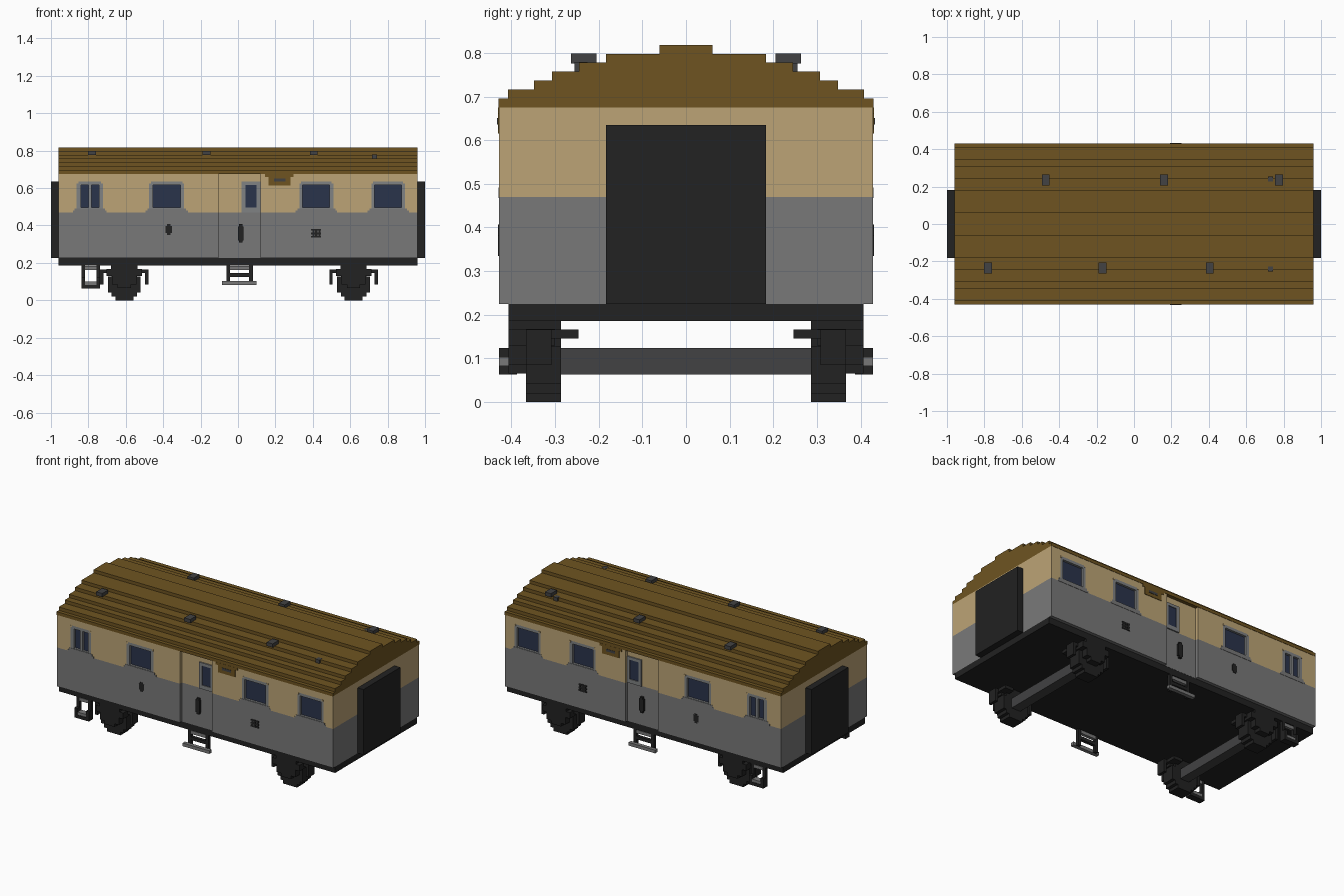
import bpy
import bmesh

cube = bpy.data.objects.get("Cube")
if cube:
    bpy.data.objects.remove(cube, do_unlink=True)


def material(name, *rgb):
    linear = [((c / 255 + 0.055) / 1.055) ** 2.4 for c in rgb] + [1.0]
    mat = bpy.data.materials.new(name)
    mat.use_nodes = True
    mat.diffuse_color = linear
    mat.node_tree.nodes["Principled BSDF"].inputs["Base Color"].default_value = linear
    return mat


BROWN = material("roof brown", 110, 84, 33)
TAN = material("upper tan", 188, 164, 118)
GRAY = material("lower gray", 121, 121, 121)
FRAME = material("window frame gray", 128, 130, 131)
BLACK = material("iron black", 34, 34, 34)
STEEL = material("dark steel", 66, 66, 67)
GLASS = material("window blue", 42, 51, 75)

LENGTH = 0.96      # half length of the body
SIDE = 0.428       # half width of the body
CORE = 0.408       # depth of doors and glass
FLOOR, BELT, HEAD, EAVES = 0.225, 0.47, 0.635, 0.675
SILL, LINTEL = 0.495, 0.617
PROUD = SIDE + 0.002


def finish(name, mat, bm):
    bmesh.ops.recalc_face_normals(bm, faces=bm.faces)
    mesh = bpy.data.meshes.new(name)
    bm.to_mesh(mesh)
    bm.free()
    mesh.materials.append(mat)
    obj = bpy.data.objects.new(name, mesh)
    bpy.context.collection.objects.link(obj)
    return obj


def blocks(name, mat, boxes, mirror=True):
    """Axis-aligned boxes (x range, y range, z range), optionally copied to -y."""
    bm = bmesh.new()
    for xs, ys, zs in boxes:
        sides = [ys, (-ys[1], -ys[0])] if mirror else [ys]
        for y in sides:
            verts = bmesh.ops.create_cube(bm, size=1)["verts"]
            for v in verts:
                v.co = [r[int(c > 0)] for r, c in zip((xs, y, zs), v.co)]
    return finish(name, mat, bm)


def ring(xs, ys, holes):
    """Frame around glass openings, made of sills, lintels and posts."""
    edges = [xs[0]] + [e for hole in holes for e in hole] + [xs[1]]
    bars = [(xs, ys, (BELT, SILL)), (xs, ys, (LINTEL, HEAD))]
    for a, b in zip(edges[::2], edges[1::2]):
        bars.append(((a, b), ys, (SILL, LINTEL)))
    return bars


def extrude_profile(name, mat, outline, half):
    bm = bmesh.new()
    face = bm.faces.new([bm.verts.new((-half, y, z)) for y, z in outline])
    new = bmesh.ops.extrude_face_region(bm, geom=[face])["geom"]
    moved = [g for g in new if isinstance(g, bmesh.types.BMVert)]
    bmesh.ops.translate(bm, verts=moved, vec=(2 * half, 0, 0))
    return finish(name, mat, bm)


# Stepped roof
steps = [(0.43, 0.695), (0.408, 0.716), (0.348, 0.737), (0.307, 0.757),
         (0.245, 0.778), (0.183, 0.798), (0.061, 0.818)]
half_outline, z = [], EAVES
for y, top in steps:
    half_outline += [(y, z), (y, top)]
    z = top
outline = half_outline + [(-y, z) for y, z in reversed(half_outline)]
extrude_profile("roof", BROWN, outline, LENGTH)

# Roof vents, staggered between the two sides
vents = [((x - 0.021, x + 0.021), (-0.264, -0.205), (0.776, 0.799)) for x in (-0.78, -0.168, 0.405)]
vents += [((x - 0.021, x + 0.021), (0.205, 0.264), (0.776, 0.799)) for x in (-0.472, 0.16, 0.775)]
blocks("roof_vents", STEEL, vents, mirror=False)
blocks("roof_pipes", STEEL, [((0.716, 0.744), (0.226, 0.255), (0.757, 0.779))])

# Body core, seen at the door recesses and behind the glass
full = (-LENGTH, LENGTH)
blocks("lower_core", GRAY, [(full, (-CORE, CORE), (FLOOR, BELT))], mirror=False)
blocks("upper_core", TAN, [(full, (-CORE, CORE), (BELT, EAVES))], mirror=False)

# Outer side walls, split by the door and the windows
door = (-0.105, 0.12)
skin = (CORE, SIDE)
windows = [((-0.863, -0.722), [(-0.84, -0.8), (-0.782, -0.742)]),
           ((-0.475, -0.288), [(-0.455, -0.307)]),
           ((0.328, 0.51), [(0.345, 0.49)]),
           ((0.713, 0.893), [(0.73, 0.875)])]
halves = [(-LENGTH, door[0]), (door[1], LENGTH)]
blocks("lower_walls", GRAY, [(h, skin, (FLOOR, BELT)) for h in halves])
edges = [-LENGTH]
for xs in [windows[0][0], windows[1][0], door, windows[2][0], windows[3][0]]:
    edges += xs
edges.append(LENGTH)
pillars = [((a, b), skin, (BELT, HEAD)) for a, b in zip(edges[::2], edges[1::2])]
blocks("upper_walls", TAN, pillars + [(h, skin, (HEAD, EAVES)) for h in halves])

# Window frames, recessed panes, belt flares and clipped frame corners
frames, panes, flares, corners = [], [], [], []
for xs, holes in windows:
    frames += ring(xs, skin, holes)
    panes += [(hole, (CORE, CORE + 0.006), (SILL, LINTEL)) for hole in holes]
    flares.append(((xs[0] - 0.02, xs[1] + 0.02), (SIDE - 0.005, PROUD), (BELT - 0.002, BELT + 0.01)))
    flares.append(((xs[0] - 0.01, xs[1] + 0.01), (SIDE - 0.005, PROUD), (BELT + 0.01, BELT + 0.022)))
    for a, b in ((xs[0], xs[0] + 0.01), (xs[1] - 0.01, xs[1])):
        corners.append(((a, b), (SIDE - 0.005, PROUD), (HEAD - 0.01, HEAD)))
blocks("window_frames", FRAME, frames)
blocks("window_panes", GLASS, panes)
blocks("belt_flares", GRAY, flares)
blocks("frame_corners", TAN, corners)

# Recessed side doors
door_hole = (0.04, 0.1)
blocks("door_window_frame", FRAME, ring((0.02, door[1]), (CORE - 0.005, CORE + 0.008), [door_hole]))
blocks("door_pane", GLASS, [(door_hole, (CORE - 0.005, CORE + 0.003), (SILL, LINTEL))])
blocks("door_handle", BLACK, [((0.0, 0.03), (CORE, CORE + 0.015), (0.32, 0.395)),
                              ((0.006, 0.024), (CORE, CORE + 0.015), (0.308, 0.407))])

# Small side fittings
fit = (SIDE - 0.005, SIDE + 0.003)
blocks("side_latch", BLACK, [((-0.387, -0.353), fit, (0.36, 0.398)),
                             ((-0.38, -0.36), fit, (0.35, 0.407))])
grille = [((0.39, 0.445), fit, (z, z + 0.01)) for z in (0.335, 0.353, 0.372)]
grille += [((x, x + 0.012), fit, (0.335, 0.382)) for x in (0.397, 0.412, 0.43)]
blocks("side_grille", BLACK, grille)
blocks("lamp_bracket", BROWN, [((0.145, 0.298), fit, (0.66, EAVES)),
                               ((0.163, 0.282), fit, (0.615, 0.66))])
blocks("lamp", STEEL, [((0.192, 0.253), (SIDE, SIDE + 0.005), (0.636, 0.651))])

# End walls' gangways and the underframe
blocks("gangway_front_end", BLACK, [((LENGTH, 1.0), (-0.183, 0.183), (FLOOR, HEAD))], mirror=False)
blocks("gangway_rear_end", BLACK, [((-1.0, -LENGTH), (-0.183, 0.183), (FLOOR, HEAD))], mirror=False)
blocks("underframe", BLACK, [(full, (-0.407, 0.407), (0.186, FLOOR))], mirror=False)

# Wheel sets: stepped wheels, axle boxes, springs, brake hangers and axles
for label, x in (("rear", -0.608), ("front", 0.618)):
    def span(half):
        return (x - half, x + half)

    wheel = (0.286, 0.366)
    blocks(label + "_wheels", BLACK, [(span(half), wheel, (low, 0.17 - low))
                                      for half, low in ((0.048, 0.0), (0.068, 0.02), (0.088, 0.042))])
    box_side = (0.3, 0.407)
    blocks(label + "_axle_boxes", BLACK, [
        (span(0.095), box_side, (0.13, 0.168)),
        (span(0.07), (0.286, 0.407), (0.165, 0.188)),
        (span(0.065), box_side, (0.085, 0.13)),
        (span(0.035), box_side, (0.065, 0.085))])
    hangers = [(span(0.13), (0.308, 0.366), (0.146, 0.166))]
    for s in (-1, 1):
        a, b = sorted((x + s * 0.112, x + s * 0.13))
        hangers.append(((a, b), (0.308, 0.366), (0.085, 0.15)))
        a, b = sorted((x + s * 0.05, x + s * 0.11))
        hangers.append(((a, b), (0.246, 0.31), (0.146, 0.166)))
    blocks(label + "_brake_hangers", BLACK, hangers)
    blocks(label + "_axle", STEEL, [(span(0.031), (-0.287, 0.287), (0.063, 0.124))], mirror=False)

# Boarding steps below the doors and at the rear corners
rail = (0.387, 0.407)


def posts(xs, low):
    return [((x, x + 0.02), rail, (low, 0.188)) for x in (xs[0], xs[1] - 0.02)]


mid, corner = (-0.062, 0.08), (-0.838, -0.737)
blocks("door_step_posts", BLACK, posts(mid, 0.083) + [(mid, rail, (0.125, 0.145))])
blocks("door_step_treads", GRAY, [((-0.085, 0.1), (0.405, 0.428), (0.083, 0.103)),
                                  ((-0.042, 0.06), (0.385, 0.405), (0.163, 0.183))])
foot = [((x, x + 0.02), (0.407, 0.428), (0.063, 0.124)) for x in (corner[0], corner[1] - 0.02)]
foot.append((corner, (0.387, 0.428), (0.063, 0.083)))
blocks("corner_step_posts", BLACK, posts(corner, 0.063) + foot)
blocks("corner_step_treads", GRAY, [((-0.818, -0.757), (0.387, 0.425), (0.083, 0.1)),
                                    ((-0.818, -0.757), (0.387, 0.405), (0.163, 0.183))])
